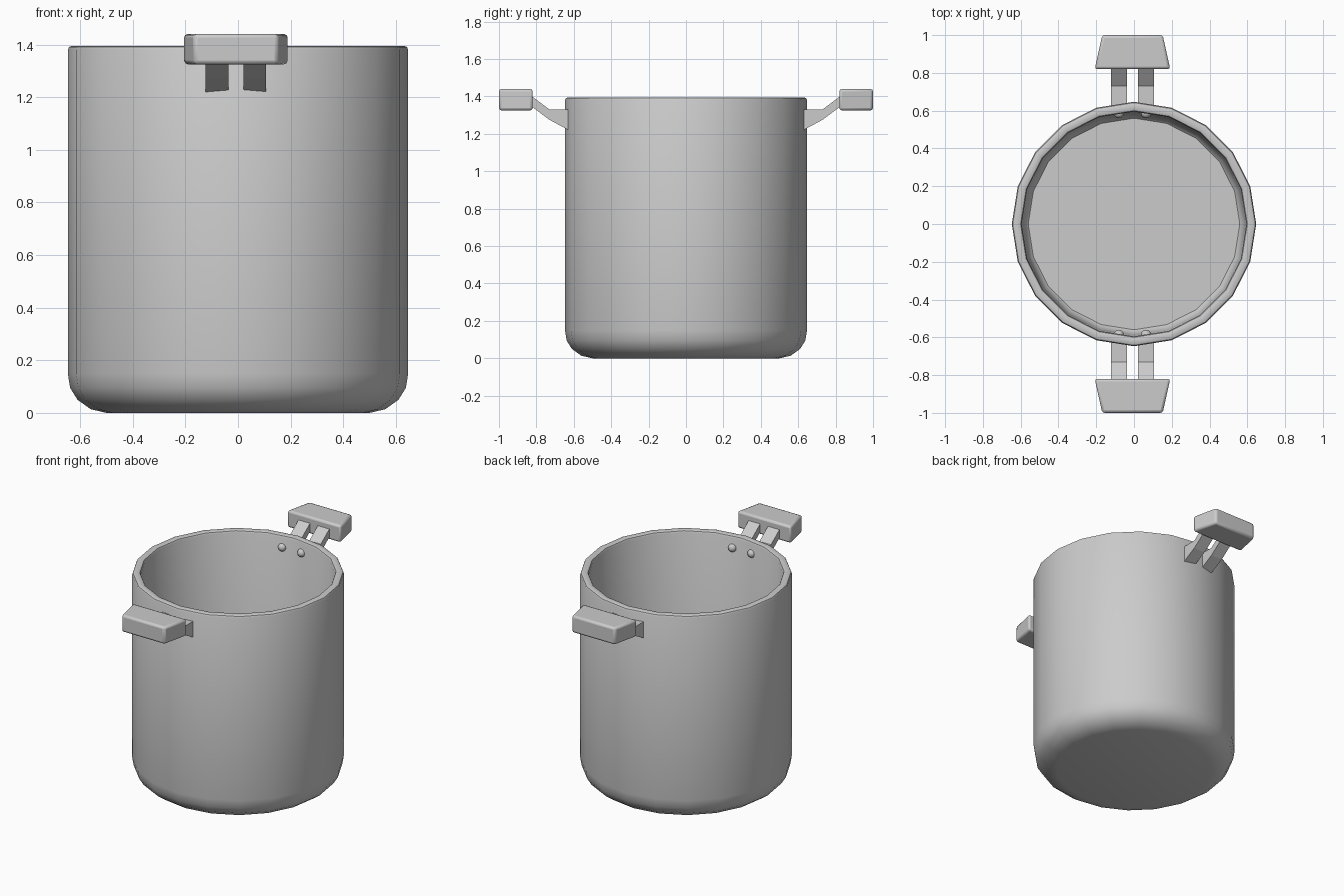
import bpy, bmesh, math
from mathutils import Matrix

cube = bpy.data.objects.get("Cube")
if cube:
    bpy.data.objects.remove(cube, do_unlink=True)

metal = bpy.data.materials.new("grey metal")
metal.use_nodes = True
GREY = (0.6, 0.6, 0.6, 1)
metal.diffuse_color = GREY
metal.node_tree.nodes["Principled BSDF"].inputs["Base Color"].default_value = GREY

SIDES = 20
CX = -0.008  # handle centre line


def finish(name, bm, bevel=0, smooth=True):
    bmesh.ops.recalc_face_normals(bm, faces=bm.faces)
    mesh = bpy.data.meshes.new(name)
    bm.to_mesh(mesh)
    bm.free()
    mesh.materials.append(metal)
    ob = bpy.data.objects.new(name, mesh)
    bpy.context.collection.objects.link(ob)
    if bevel:
        mod = ob.modifiers.new("soft edges", 'BEVEL')
        mod.width = bevel
        mod.segments = 2
    if smooth:
        bpy.ops.object.select_all(action='DESELECT')
        ob.select_set(True)
        bpy.context.view_layer.objects.active = ob
        bpy.ops.object.shade_smooth_by_angle(angle=math.radians(35))
    return ob


def lathe(name, profile):
    """Turn a (radius, height) profile into a closed vessel."""
    bm = bmesh.new()
    rings = []
    for r, z in profile:
        rings.append([bm.verts.new((r * math.cos(2 * math.pi * i / SIDES),
                                    r * math.sin(2 * math.pi * i / SIDES), z))
                      for i in range(SIDES)])
    for a, b in zip(rings, rings[1:]):
        for i in range(SIDES):
            j = (i + 1) % SIDES
            bm.faces.new((a[i], a[j], b[j], b[i]))
    bm.faces.new(rings[0])
    bm.faces.new(rings[-1])
    return finish(name, bm)


def prism(name, outline, vector, side, bevel=0):
    """Extrude a flat outline; side -1 turns it round to the front."""
    bm = bmesh.new()
    face = bm.faces.new([bm.verts.new(p) for p in outline])
    ext = bmesh.ops.extrude_face_region(bm, geom=[face])
    moved = [v for v in ext["geom"] if isinstance(v, bmesh.types.BMVert)]
    bmesh.ops.translate(bm, verts=moved, vec=vector)
    for v in bm.verts:
        v.co.y *= side
        v.co.x += CX
    return finish(name, bm, bevel, smooth=bool(bevel))


# Pot: rounded base, outer wall, softened rim, inner wall, floor
lathe("pot", [
    (0.50, 0), (0.56, 0.014), (0.61, 0.05), (0.638, 0.095), (0.647, 0.15),
    (0.647, 1.38), (0.642, 1.391), (0.632, 1.395),
    (0.61, 1.395), (0.60, 1.391), (0.595, 1.38),
    (0.59, 0.15), (0.575, 0.07), (0.56, 0.055)])

# Handles: two bent arms, a tapered grip and two inside rivets each
arm = [(0.60, 1.33), (0.73, 1.33), (0.83, 1.405),
       (0.83, 1.35), (0.73, 1.275), (0.60, 1.205)]
grip = [(-0.2, 0.82), (0.2, 0.82), (0.16, 1.0), (-0.16, 1.0)]
for side, place in ((-1, "front"), (1, "back")):
    prism(place + "_grip", [(x, y, 1.325) for x, y in grip],
          (0, 0, 0.115), side, bevel=0.014)
    for x, hand in ((-0.072, "right"), (0.072, "left")):
        prism(f"{place}_{hand}_arm", [(x - 0.043, y, z) for y, z in arm],
              (0.086, 0, 0), side)
        bm = bmesh.new()
        bmesh.ops.create_uvsphere(
            bm, u_segments=12, v_segments=8, radius=0.027,
            matrix=Matrix.Translation((x + CX, side * 0.587, 1.315)))
        finish(f"{place}_{hand}_rivet", bm)
